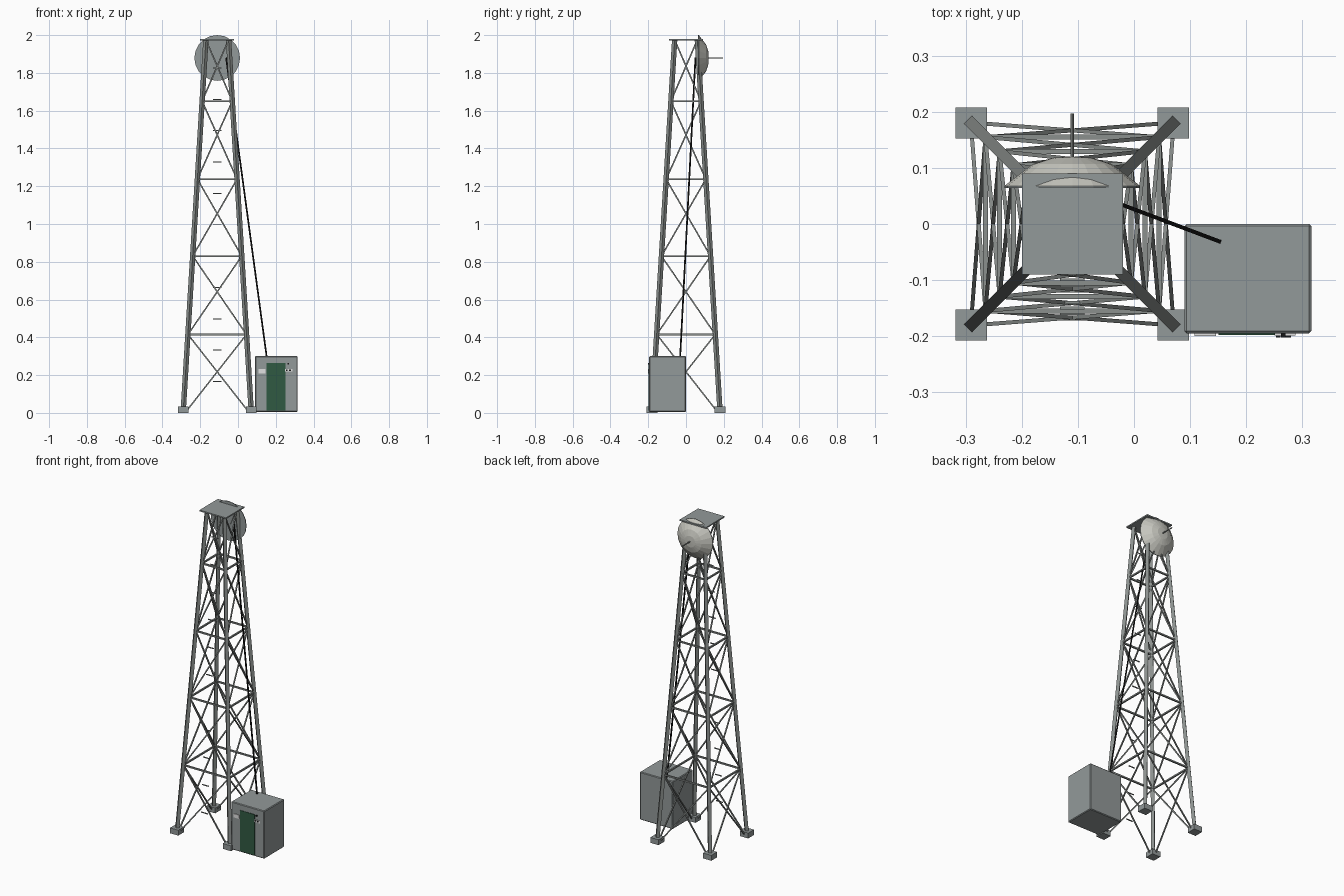
import bpy, bmesh, math
from mathutils import Matrix, Vector

if "Cube" in bpy.data.objects:
    bpy.data.objects.remove(bpy.data.objects["Cube"], do_unlink=True)

CX = -0.11                      # tower axis
BASE, TOP, HEIGHT = 0.18, 0.06, 1.975
LEVELS = [0.02, 0.415, 0.83, 1.237, 1.65, HEIGHT]


def material(name, r, g, b):
    m = bpy.data.materials.new(name)
    m.use_nodes = True
    m.diffuse_color = (r, g, b, 1)
    m.node_tree.nodes["Principled BSDF"].inputs["Base Color"].default_value = (r, g, b, 1)
    return m


steel = material("steel grey", 0.26, 0.28, 0.27)
sheet = material("sheet grey", 0.29, 0.32, 0.32)
pale = material("pale dish grey", 0.58, 0.58, 0.53)
green = material("door green", 0.03, 0.10, 0.055)
black = material("cable black", 0.008, 0.008, 0.008)
white = material("label white", 0.75, 0.75, 0.75)


def finish(name, bm, mat):
    me = bpy.data.meshes.new(name)
    bm.to_mesh(me)
    bm.free()
    me.materials.append(mat)
    ob = bpy.data.objects.new(name, me)
    bpy.context.collection.objects.link(ob)
    return ob


def add_box(bm, lo, hi):
    lo, hi = Vector(lo), Vector(hi)
    bmesh.ops.create_cube(bm, size=1, matrix=Matrix.Translation((lo + hi) / 2)
                          @ Matrix.Diagonal((*(hi - lo), 1)))


def box(name, lo, hi, mat):
    bm = bmesh.new()
    add_box(bm, lo, hi)
    return finish(name, bm, mat)


def add_beam(bm, a, b, w):
    a, b = Vector(a), Vector(b)
    d = b - a
    bmesh.ops.create_cube(bm, size=1, matrix=Matrix.Translation((a + b) / 2)
                          @ d.to_track_quat('Z', 'Y').to_matrix().to_4x4()
                          @ Matrix.Diagonal((w, w, d.length, 1)))


def half(z):
    return BASE + (TOP - BASE) * z / HEIGHT


# Lattice tower: each part repeated on the four sides
legs, girts, braces, pads = (bmesh.new() for _ in range(4))
for side in range(4):
    turn = Matrix.Translation((CX, 0, 0)) @ Matrix.Rotation(side * math.pi / 2, 4, 'Z')

    def at(x, y, z):
        return turn @ Vector((x, y, z))

    add_beam(legs, at(BASE, -BASE, 0.01), at(TOP, -TOP, HEIGHT), 0.02)
    foot = at(BASE, -BASE, 0)
    add_box(pads, foot - Vector((0.028, 0.028, 0)), foot + Vector((0.028, 0.028, 0.033)))
    for i, (z0, z1) in enumerate(zip(LEVELS, LEVELS[1:])):
        h0, h1 = half(z0), half(z1)
        x0 = h1 if i == 0 else h0
        for s in (-1, 1):
            add_beam(braces, at(s * x0, -h0, z0), at(-s * h1, -h1, z1), 0.007)
        if z1 < HEIGHT:
            add_beam(girts, at(-h1, -h1, z1), at(h1, -h1, z1), 0.009)
finish("tower_legs", legs, steel)
finish("horizontal_girts", girts, steel)
finish("cross_braces", braces, steel)
finish("foundation_pads", pads, sheet)

# Climbing rungs up the front
rungs = bmesh.new()
for k in range(1, 12):
    z = 0.166 * k
    add_beam(rungs, (CX - 0.022, -half(z), z), (CX + 0.022, -half(z), z), 0.005)
finish("climbing_rungs", rungs, steel)

# Top platform
box("top_platform", (CX - 0.09, -0.09, 1.972), (CX + 0.09, 0.09, 1.98), sheet)

# Dish: flat backing disc, faceted dome and feed rod
DISH_Z = 1.879


def cone(bm, r0, r1, y0, y1, caps, segments=20):
    bmesh.ops.create_cone(bm, cap_ends=caps, segments=segments, radius1=r0, radius2=r1,
                          depth=y1 - y0,
                          matrix=Matrix.Translation((CX, (y0 + y1) / 2, DISH_Z))
                          @ Matrix.Rotation(-math.pi / 2, 4, 'X'))


bm = bmesh.new()
cone(bm, 0.121, 0.121, 0.064, 0.068, True)
finish("dish_backing", bm, sheet)
bm = bmesh.new()
for r0, r1, y0, y1 in ((0.121, 0.07, 0.068, 0.107), (0.07, 0.035, 0.107, 0.118),
                       (0.035, 0, 0.118, 0.12)):
    cone(bm, r0, r1, y0, y1, False)
bmesh.ops.remove_doubles(bm, verts=bm.verts[:], dist=0.0005)
finish("dish_dome", bm, pale)
bm = bmesh.new()
cone(bm, 0.0035, 0.0035, 0.11, 0.197, True, 8)
finish("feed_rod", bm, steel)

# Cable from the dish down to the cabinet
bm = bmesh.new()
add_beam(bm, (-0.063, 0.05, 1.88), (0.152, -0.031, 0.295), 0.007)
finish("signal_cable", bm, black)

# Equipment cabinet with door, labels and latches
cabinet = box("equipment_cabinet", (0.09, -0.195, 0.005), (0.316, 0, 0.3), sheet)
bevel = cabinet.modifiers.new("edge", 'BEVEL')
bevel.width = 0.004
bevel.segments = 1
box("cabinet_door", (0.151, -0.198, 0.012), (0.251, -0.194, 0.263), green)
box("left_label", (0.108, -0.2, 0.209), (0.146, -0.194, 0.232), white)
box("right_label", (0.25, -0.199, 0.218), (0.288, -0.194, 0.233), white)
bm = bmesh.new()
for x, z, w in ((0.257, 0.227, 0.008), (0.275, 0.227, 0.01), (0.266, 0.26, 0.008)):
    add_box(bm, (x - w / 2, -0.202, z - 0.004), (x + w / 2, -0.194, z + 0.004))
finish("door_latches", bm, black)
